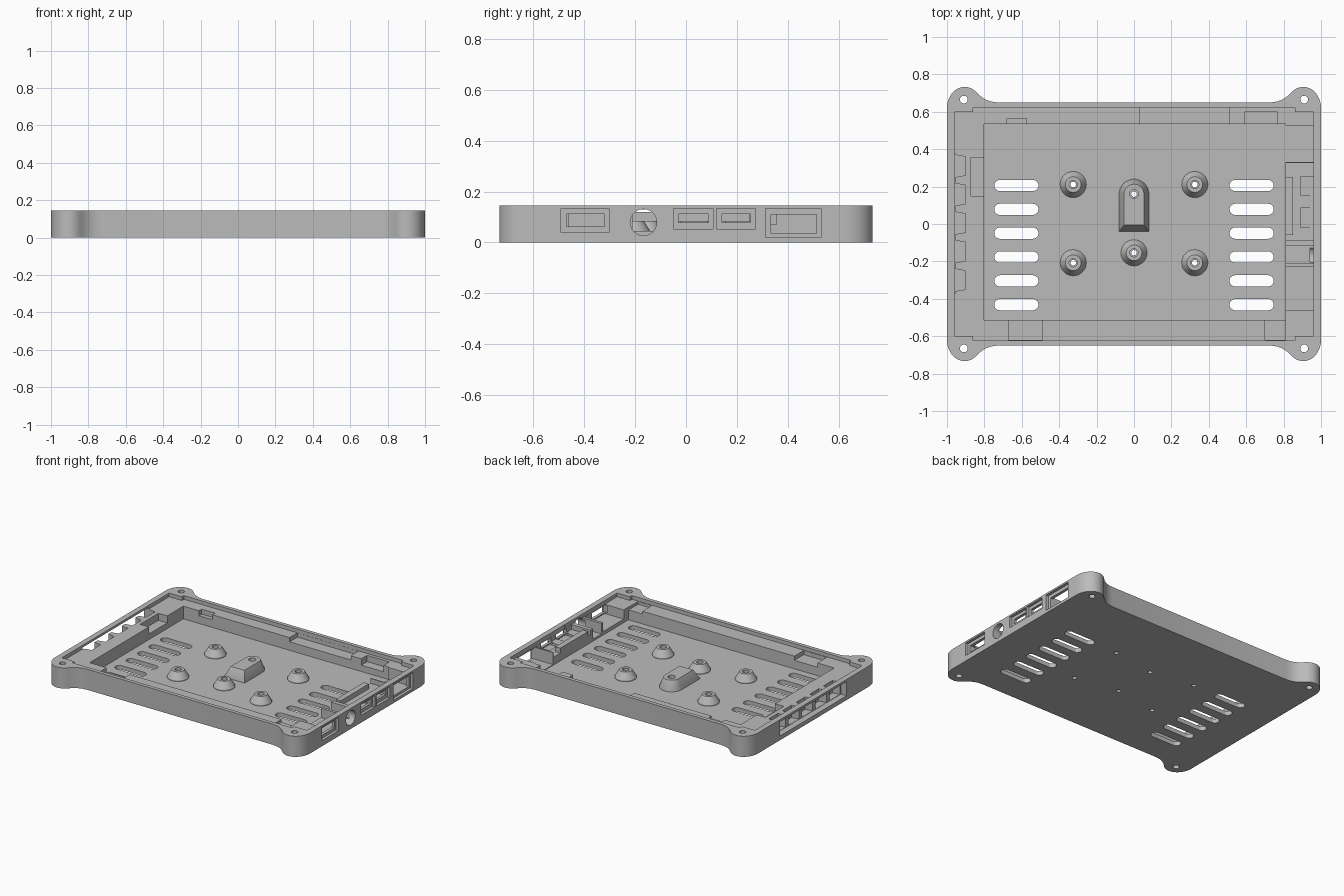
import bpy, bmesh, math
from mathutils import Matrix

cube = bpy.data.objects.get("Cube")
if cube:
    bpy.data.objects.remove(cube, do_unlink=True)

grey = bpy.data.materials.new("plain grey")
grey.use_nodes = True
COLOUR = (0.5, 0.5, 0.5, 1)
grey.diffuse_color = COLOUR
grey.node_tree.nodes["Principled BSDF"].inputs["Base Color"].default_value = COLOUR

HEIGHT, FLOOR, LEDGE = 0.146, 0.03, 0.12
TOP = 0.25


def make_object(name, bm):
    bmesh.ops.recalc_face_normals(bm, faces=bm.faces)
    mesh = bpy.data.meshes.new(name)
    bm.to_mesh(mesh)
    bm.free()
    mesh.materials.append(grey)
    obj = bpy.data.objects.new(name, mesh)
    bpy.context.collection.objects.link(obj)
    return obj


def loft(name, rings):
    """Join equal-length rings of points and cap both ends."""
    bm = bmesh.new()
    loops = [[bm.verts.new(p) for p in ring] for ring in rings]
    n = len(loops[0])
    for a, b in zip(loops, loops[1:]):
        for i in range(n):
            j = (i + 1) % n
            bm.faces.new((a[i], a[j], b[j], b[i]))
    bm.faces.new(loops[0])
    bm.faces.new(loops[-1])
    return make_object(name, bm)


def prism(name, outline, z0, z1):
    return loft(name, [[(x, y, z) for x, y in outline] for z in (z0, z1)])


def box(x0, x1, y0, y1, z0, z1):
    return prism("cutter", [(x0, y0), (x1, y0), (x1, y1), (x0, y1)], z0, z1)


def rod(x, y, r, z0=-0.1, z1=TOP):
    ring = [(x + r * math.cos(t * math.pi / 12), y + r * math.sin(t * math.pi / 12))
            for t in range(24)]
    return prism("cutter", ring, z0, z1)


def cut(obj, cutter):
    mod = obj.modifiers.new("cut", "BOOLEAN")
    mod.operation, mod.solver, mod.object = "DIFFERENCE", "EXACT", cutter
    bpy.context.view_layer.update()
    result = bpy.data.meshes.new_from_object(
        obj.evaluated_get(bpy.context.evaluated_depsgraph_get()))
    obj.modifiers.clear()
    obj.data = result
    bpy.data.objects.remove(cutter, do_unlink=True)


# Outer body with a rounded ear at each corner
ear = [(0.905 + 0.095 * math.cos(math.radians(a)), 0.62 + 0.113 * math.sin(math.radians(a)))
       for a in range(0, 136, 9)]
ear += [(0.815, 0.679), (0.79, 0.664), (0.765, 0.655), (0.73, 0.65)]
half = ear + [(-x, y) for x, y in reversed(ear)]
tray = prism("tray", half + [(-x, -y) for x, y in half], 0, HEIGHT)

# Rim recess, stepping around the corner pads, then the main well
pad = [(0.96, 0.6), (0.86, 0.6), (0.86, 0.623)]
half = pad + [(-x, y) for x, y in reversed(pad)]
cut(tray, prism("cutter", half + [(-x, -y) for x, y in half], LEDGE, TOP))
cut(tray, box(-0.803, 0.81, -0.513, 0.535, FLOOR, TOP))

# Lowered steps and pockets in the surrounding ledge
for x0, x1, y0, y1, z in [
        (0.03, 0.51, 0.53, 0.622, 0.09), (0.592, 0.767, 0.53, 0.6, 0.075),
        (-0.68, -0.575, 0.53, 0.565, 0.085), (-0.67, -0.49, -0.619, -0.5, 0.09),
        (0.7, 0.809, -0.619, -0.5, 0.1), (-0.872, -0.8, 0.15, 0.355, 0.07)]:
    cut(tray, box(x0, x1, y0, y1, z, TOP))

# Connector bays inside the right-hand rim
for x0, x1, y0, y1, z in [
        (0.8, 0.959, 0.332, 0.527, 0.035), (0.85, 0.959, -0.085, 0.325, 0.085),
        (0.8, 0.855, 0.25, 0.325, 0.085), (0.8, 0.855, -0.085, -0.06, 0.085),
        (0.89, 0.961, 0.155, 0.255, 0.07), (0.89, 0.961, -0.02, 0.085, 0.07),
        (0.8, 0.959, -0.21, -0.115, 0.045), (0.8, 0.959, -0.46, -0.23, 0.055)]:
    cut(tray, box(x0, x1, y0, y1, z, TOP))

# Ports: shallow outer recess and a smaller opening through the wall
for y0, y1, z0, z1, low, high in [
        (0.312, 0.53, 0.02, 0.134, 0.036, 0.11), (0.12, 0.272, 0.052, 0.134, 0.078, 0.112),
        (-0.05, 0.106, 0.052, 0.134, 0.078, 0.112), (-0.49, -0.302, 0.04, 0.134, 0.062, 0.112)]:
    cut(tray, box(0.98, 1.1, y0, y1, z0, z1))
    cut(tray, box(0.94, 1.1, y0 + 0.021, y1 - 0.018, low, high))
jack = rod(0, 0, 0.052, 0.94, 1.1)
jack.data.transform(Matrix.Translation((0, -0.167, 0.079)) @ Matrix.Rotation(math.pi / 2, 4, "Y"))
cut(tray, jack)

# Left-hand wall: one long opening backed by five flared slots
cut(tray, box(-1.1, -0.955, -0.37, 0.375, 0.03, 0.13))
for i in range(5):
    y = 0.31 - 0.1525 * i
    slot = [(-0.958, y - 0.06), (-0.902, y - 0.05), (-0.902, y + 0.05), (-0.958, y + 0.06)]
    cut(tray, prism("cutter", slot, 0.032, TOP))

# Vent slots with round ends
for side in (-1, 1):
    for i in range(6):
        y = 0.206 - 0.1275 * i
        ends = []
        for sign in (1, -1):
            ends += [(side * 0.629 + sign * (0.088 + 0.03 * math.cos(a)), y + sign * 0.03 * math.sin(a))
                     for a in (math.radians(d) for d in range(-90, 91, 15))]
        cut(tray, prism("cutter", ends, -0.1, 0.1))

# Screw holes through the ears and the floor
posts = [(x, y) for x in (-0.325, 0.325) for y in (-0.207, 0.211)] + [(0, -0.154)]
for x in (-0.91, 0.91):
    for y in (-0.665, 0.665):
        cut(tray, rod(x, y, 0.021))
for x, y in posts + [(0, 0.16)]:
    cut(tray, rod(x, y, 0.015, -0.1, 0.1))


# Conical screw posts
def circle(x, y, r, z):
    return [(x + r * math.cos(t * math.pi / 16), y + r * math.sin(t * math.pi / 16), z)
            for t in range(32)]


parts = [tray]
for i, (x, y) in enumerate(posts):
    post = loft(f"screw_post_{i + 1}", [circle(x, y, 0.07, FLOOR - 0.005),
                                        circle(x, y, 0.07, FLOOR + 0.008),
                                        circle(x, y, 0.042, 0.085)])
    cut(post, rod(x, y, 0.022))
    parts.append(post)


# Sloped central mount, rounded at the back
def arch(r, y0, z):
    arc = [(r * math.cos(math.radians(d)), 0.16 + r * math.sin(math.radians(d)), z)
           for d in range(0, 181, 12)]
    return arc + [(-r, y0, z), (r, y0, z)]


mount = loft("centre_mount", [arch(0.08, -0.04, FLOOR - 0.005), arch(0.08, -0.04, FLOOR + 0.005),
                              arch(0.053, -0.005, 0.1)])
cut(mount, rod(0, 0.16, 0.024))
parts.append(mount)

bpy.ops.object.select_all(action="DESELECT")
for obj in parts:
    obj.select_set(True)
bpy.context.view_layer.objects.active = tray
bpy.ops.object.shade_smooth_by_angle(angle=math.radians(30))
